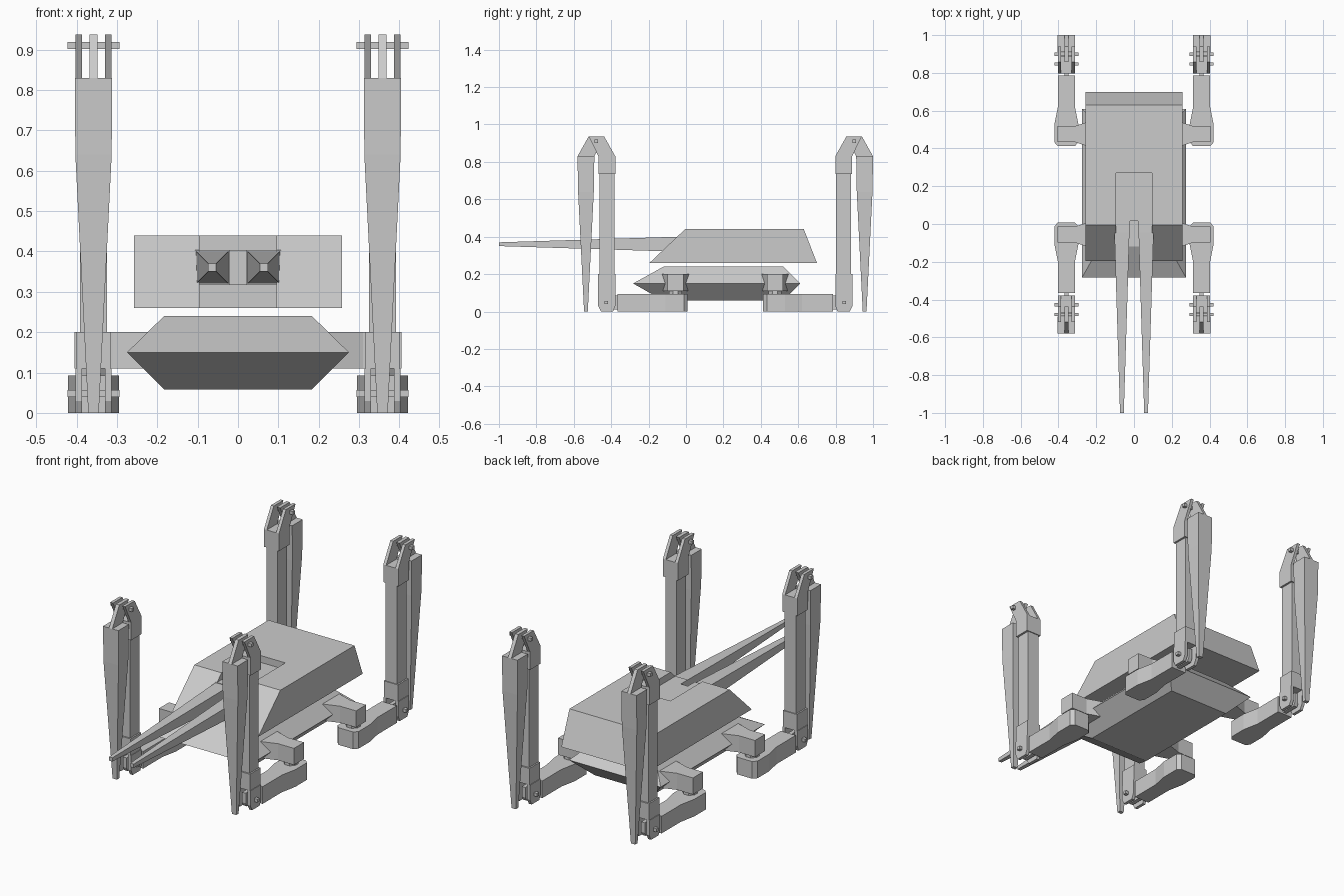
import bpy, bmesh
from mathutils import Vector

if "Cube" in bpy.data.objects:
    bpy.data.objects.remove(bpy.data.objects["Cube"])

MID_Y = 0.21   # legs mirror about this y and about x = 0
LEG_X = 0.358


def loft(name, rings, mirror=""):
    """Skin a list of equal-length point rings; mirror by axis letters."""
    origin = Vector((0, MID_Y if "y" in mirror else 0, 0))
    bm = bmesh.new()
    vs = [[bm.verts.new(Vector(p) - origin) for p in r] for r in rings]
    n = len(rings[0])
    for a, b in zip(vs, vs[1:]):
        for i in range(n):
            j = (i + 1) % n
            bm.faces.new((a[i], a[j], b[j], b[i]))
    bm.faces.new(vs[0])
    bm.faces.new(vs[-1])
    bmesh.ops.recalc_face_normals(bm, faces=bm.faces)
    me = bpy.data.meshes.new(name)
    bm.to_mesh(me)
    bm.free()
    ob = bpy.data.objects.new(name, me)
    ob.location = origin
    bpy.context.collection.objects.link(ob)
    if mirror:
        m = ob.modifiers.new("Mirror", "MIRROR")
        m.use_axis = ("x" in mirror, "y" in mirror, False)
        m.use_mirror_merge = False
    return ob


def rect_z(x0, x1, y0, y1, z):
    return [(x0, y0, z), (x1, y0, z), (x1, y1, z), (x0, y1, z)]


def square_y(x, z, h, y):
    return [(x - h, y, z - h), (x + h, y, z - h), (x + h, y, z + h), (x - h, y, z + h)]


def box(name, x0, x1, y0, y1, z0, z1, mirror=""):
    return loft(name, [rect_z(x0, x1, y0, y1, z0), rect_z(x0, x1, y0, y1, z1)], mirror)


def plate(name, yz, x0, x1):
    """Side profile extruded along x, repeated on all four legs."""
    return loft(name, [[(x, y, z) for y, z in yz] for x in (x0, x1)], "xy")


def column(name, outline, z0, z1):
    return loft(name, [[(x, y, z) for x, y in outline] for z in (z0, z1)], "xy")


# Faceted lower hull
loft("lower_hull", [rect_z(-.183, .183, -.12, .52, .058),
                    rect_z(-.275, .275, -.283, .61, .15),
                    rect_z(-.183, .183, -.12, .52, .24)])


# Upper turret: sloped ends and an open slot at the front for the guns
def turret_ring(front, back, z):
    w, s, e = .258, .095, .27
    return [(x, y, z) for x, y in ((-w, front), (-s, front), (-s, e), (s, e),
                                   (s, front), (w, front), (w, back), (-w, back))]


loft("turret", [turret_ring(-.195, .70, .26), turret_ring(-.005, .63, .44)])

# Twin guns
box("gun_mount", -.107, .107, .015, .28, .317, .403)
loft("gun_breech", [square_y(.064, .36, .043, y) for y in (.02, -.045)], "x")
loft("gun_barrel", [square_y(.064, .36, .04, -.04), square_y(.064, .36, .01, -1)], "x")


# Hip arm flaring into the hull
def hip_ring(x, h):
    return [(x, .476 - h, .11), (x, .476 + h, .11), (x, .476 + h, .2), (x, .476 - h, .2)]


loft("hip_arm", [hip_ring(.20, .08), hip_ring(.31, .043), hip_ring(.405, .043)], "xy")
column("hip_pivot", [(LEG_X + a * .035, .476 + b * .035) for a, b in
                     ((1, .4), (.4, 1), (-.4, 1), (-1, .4), (-1, -.4), (-.4, -1), (.4, -1), (1, -.4))],
       .08, .12)

# Thigh: wide at the hip, narrow at the knee
half = [(.045, .412), (.063, .432), (.063, .53), (.045, .62), (.045, .785)]
column("thigh", [(LEG_X + w, y) for w, y in half] +
       [(LEG_X - w, y) for w, y in reversed(half)], 0, .093)
plate("knee_tongue", [(.77, .01), (.87, .01), (.88, .03), (.88, .085), (.77, .085)],
      LEG_X - .011, LEG_X + .011)

# Upright post with forked brackets at both ends
box("shin_post", LEG_X - .034, LEG_X + .034, .803, .882, .19, .745, "xy")
box("post_lower_block", LEG_X - .042, LEG_X + .042, .798, .89, .11, .20, "xy")
box("post_upper_block", LEG_X - .045, LEG_X + .045, .798, .888, .735, .83, "xy")
for side in (-1, 1):
    a, b = sorted((LEG_X + side * .028, LEG_X + side * .045))
    plate("knee_fork", [(.798, .11), (.798, .03), (.81, 0), (.875, 0), (.89, .03), (.89, .11)], a, b)
    plate("elbow_fork", [(.798, .83), (.888, .83), (.94, .937), (.858, .937)], a, b)

# Tapered spike foot hanging from the elbow
loft("spike_foot", [rect_z(LEG_X - w, LEG_X + w, .955 - d, .955 + d, z) for w, d, z in
                    ((.013, .010, 0), (.045, .042, .64), (.046, .045, .83))], "xy")
plate("elbow_tongue", [(1.0, .83), (.91, .83), (.858, .937), (.94, .937)],
      LEG_X - .010, LEG_X + .010)

# Hinge pins
for name, y, z in (("knee_pin", .847, .048), ("elbow_pin", .899, .91)):
    box(name, LEG_X - .064, LEG_X + .064, y - .009, y + .009, z - .009, z + .009, "xy")
